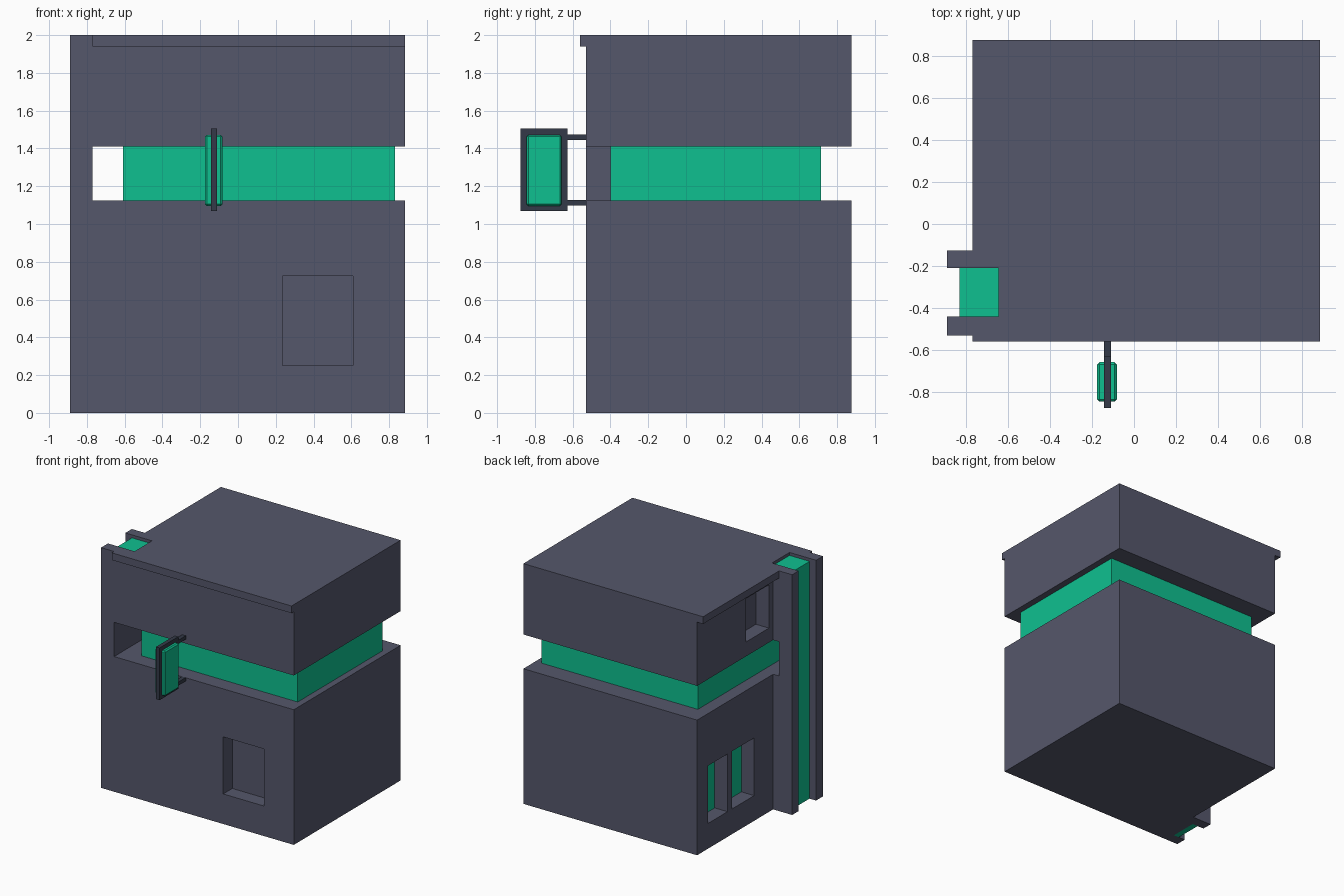
import bpy, bmesh

cube = bpy.data.objects.get("Cube")
if cube:
    bpy.data.objects.remove(cube, do_unlink=True)


def material(name, rgb):
    m = bpy.data.materials.new(name)
    m.use_nodes = True
    m.diffuse_color = (*rgb, 1)
    bsdf = next(n for n in m.node_tree.nodes if n.type == 'BSDF_PRINCIPLED')
    bsdf.inputs["Base Color"].default_value = (*rgb, 1)
    return m


GREY = material("slate_grey", (0.091, 0.095, 0.147))
GREEN = material("bright_green", (0.0045, 0.527, 0.279))
DARK = material("dark_metal", (0.034, 0.042, 0.065))


def prism(name, outline, z0, z1, mat):
    """Extrude an outline in x, y from z0 to z1."""
    bm = bmesh.new()
    face = bm.faces.new([bm.verts.new((x, y, z0)) for x, y in outline])
    top = bmesh.ops.extrude_face_region(bm, geom=[face])["geom"]
    bmesh.ops.translate(bm, vec=(0, 0, z1 - z0),
                        verts=[v for v in top if isinstance(v, bmesh.types.BMVert)])
    bmesh.ops.recalc_face_normals(bm, faces=bm.faces)
    mesh = bpy.data.meshes.new(name)
    bm.to_mesh(mesh)
    bm.free()
    mesh.materials.append(mat)
    ob = bpy.data.objects.new(name, mesh)
    bpy.context.collection.objects.link(ob)
    return ob


def box(name, x, y, z, mat):
    return prism(name, [(x[0], y[0]), (x[1], y[0]), (x[1], y[1]), (x[0], y[1])], *z, mat)


def apply(ob, mod):
    bpy.context.view_layer.objects.active = ob
    with bpy.context.temp_override(object=ob, active_object=ob):
        bpy.ops.object.modifier_apply(modifier=mod.name)


def recess(ob, x, y, z):
    """Cut a window niche into a storey."""
    cutter = box("niche_cutter", x, y, z, GREY)
    cutter.hide_render = True
    mod = ob.modifiers.new("niche", 'BOOLEAN')
    mod.operation, mod.solver, mod.object = 'DIFFERENCE', 'EXACT', cutter
    apply(ob, mod)
    bpy.data.objects.remove(cutter, do_unlink=True)


# Main dimensions
LEFT, WALL, RIGHT = -0.77, -0.715, 0.885
FRONT, BACK = -0.53, 0.875
CH_FRONT, CH_IN0, CH_IN1, CH_BACK = -0.53, -0.44, -0.21, -0.125

# Storeys, with a shallow step carrying the side channel
plan = [(LEFT, FRONT), (RIGHT, FRONT), (RIGHT, BACK), (WALL, BACK),
        (WALL, CH_BACK), (LEFT, CH_BACK)]
lower = prism("lower_storey", plan, 0, 1.125, GREY)
upper = prism("upper_storey", plan, 1.41, 1.94, GREY)

# Roof slab with overhang and a notch for the channel
prism("roof_slab", [(LEFT, -0.56), (RIGHT, -0.56), (RIGHT, BACK), (LEFT, BACK),
                    (LEFT, CH_IN1), (-0.645, CH_IN1), (-0.645, CH_IN0), (LEFT, CH_IN0)],
      1.94, 2.0, GREY)

# Glowing band between the storeys
box("glowing_band", (-0.61, 0.83), (-0.40, 0.715), (1.12, 1.415), GREEN)

# Window niches
DEPTH = 0.12
recess(lower, (0.235, 0.61), (FRONT - 0.1, FRONT + DEPTH), (0.25, 0.725))
for i, (y0, y1) in enumerate([(0.475, 0.73), (0.125, 0.415)]):
    recess(lower, (WALL - 0.1, WALL + DEPTH), (y0, y1), (0.21, 0.69))
    box(f"window_pane_{i + 1}", (WALL + DEPTH - 0.002, WALL + DEPTH + 0.005),
        (y0, y1), (0.21, 0.69), GREEN)
recess(upper, (WALL - 0.1, WALL + DEPTH), (-0.07, 0.23), (1.53, 1.89))

# Side channel with its light strip
box("channel_jamb_front", (-0.89, LEFT), (CH_FRONT, CH_IN0), (0, 2), GREY)
box("channel_jamb_back", (-0.89, LEFT), (CH_IN1, CH_BACK), (0, 2), GREY)
box("channel_back_plate", (-0.78, LEFT), (CH_IN0, CH_IN1), (0, 1.94), GREY)
box("light_strip", (-0.83, -0.78), (CH_IN0, CH_IN1), (0, 1.94), GREEN)
box("light_strip_head", (-0.83, -0.645), (CH_IN0, CH_IN1), (1.94, 1.975), GREEN)

# Hanging sign: frame, panel and two brackets
SX = (-0.143, -0.11)
box("sign_frame", SX, (-0.875, -0.628), (1.07, 1.505), DARK)
panel = box("sign_panel", (-0.175, -0.082), (-0.845, -0.658), (1.095, 1.472), GREEN)
bevel = panel.modifiers.new("bevel", 'BEVEL')
bevel.width, bevel.segments = 0.01, 1
apply(panel, bevel)
for name, z in (("upper", 1.445), ("lower", 1.097)):
    box(f"sign_bracket_{name}", SX, (-0.63, FRONT), (z, z + 0.03), DARK)
